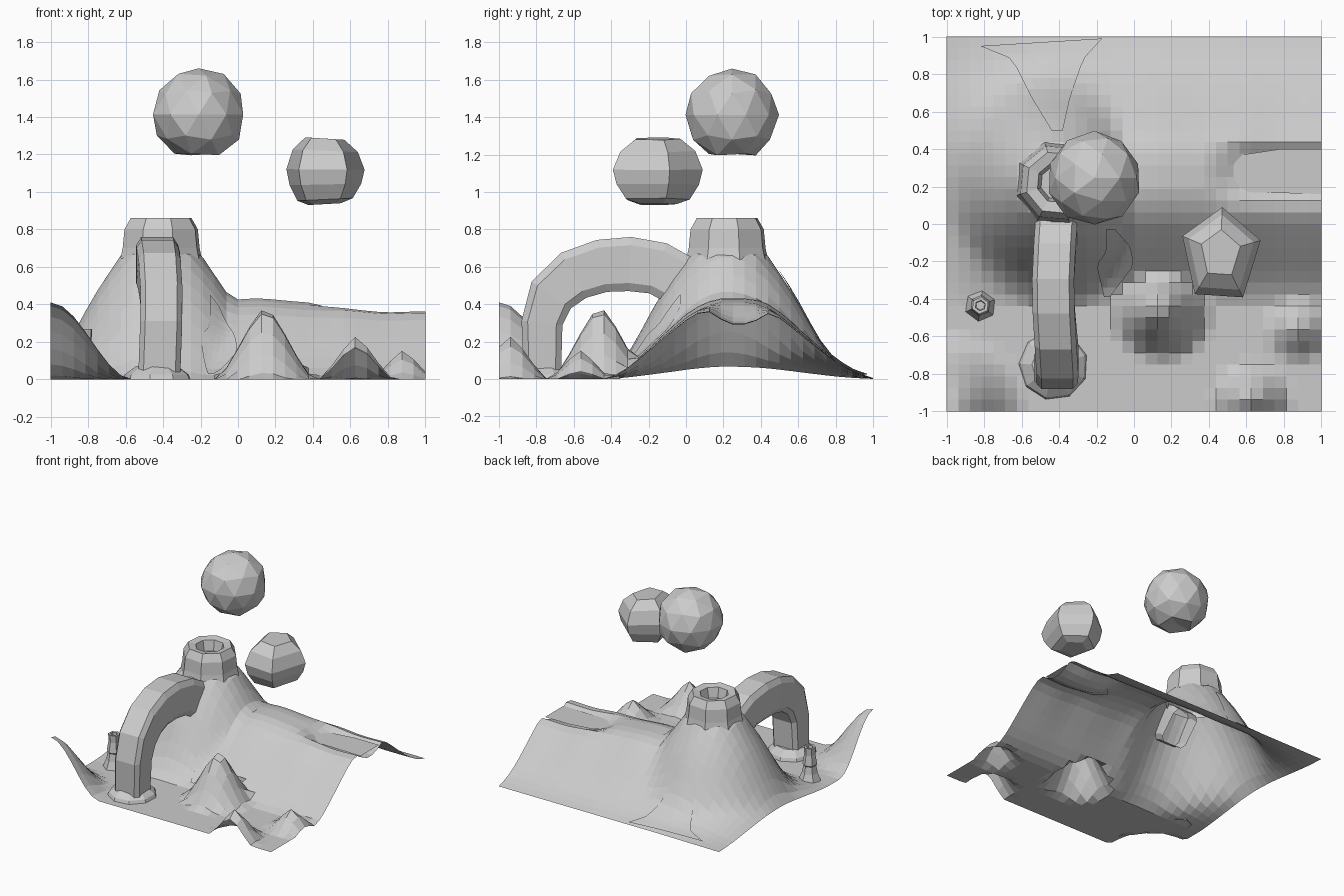
import bpy, bmesh
from math import sin, cos, pi, hypot, atan2
from mathutils import Vector

if "Cube" in bpy.data.objects:
    bpy.data.objects.remove(bpy.data.objects["Cube"])


def make(name, verts, faces):
    me = bpy.data.meshes.new(name)
    me.from_pydata(verts, [], faces)
    bm = bmesh.new()
    bm.from_mesh(me)
    bmesh.ops.recalc_face_normals(bm, faces=bm.faces)
    bm.to_mesh(me)
    bm.free()
    ob = bpy.data.objects.new(name, me)
    bpy.context.collection.objects.link(ob)
    return ob


def interp(table, t):
    if t <= table[0][0]:
        return table[0][1]
    for (a, u), (b, v) in zip(table, table[1:]):
        if t <= b:
            return u + (v - u) * (t - a) / (b - a)
    return table[-1][1]


def skin(name, rings, cap_start=False, cap_end=False):
    n = len(rings[0])
    verts = [v for r in rings for v in r]
    faces = [(k*n+i, k*n+(i+1) % n, (k+1)*n+(i+1) % n, (k+1)*n+i)
             for k in range(len(rings)-1) for i in range(n)]
    if cap_start:
        faces.append(tuple(range(n)))
    if cap_end:
        faces.append(tuple(range(len(verts)-n, len(verts))))
    return make(name, verts, faces)


def lathe(name, cx, cy, profile, n, turn=0.0, **caps):
    return skin(name, [[(cx + r*cos(turn+2*pi*i/n), cy + r*sin(turn+2*pi*i/n), z)
                        for i in range(n)] for r, z in profile], **caps)


# Terrain height: ridge, volcano flank, corner hill, small peaks, river channel
RIDGE = [(-.43, 0), (-.35, .035), (-.28, .09), (-.2, .165), (-.1, .26), (0, .35), (.09, .41),
         (.18, .435), (.35, .435), (.44, .405), (.52, .35), (.6, .275), (.7, .185), (.8, .1),
         (.9, .04), (1, .006)]
CONE = [(0, .72), (.2, .69), (.25, .61), (.31, .525), (.38, .41), (.45, .28), (.52, .15),
        (.58, .07), (.66, 0)]
PEAKS = [(.145, -.46, .4, .26), (.63, -.94, .23, .2), (.88, -.565, .155, .17)]
VX, VY = -.41, .22


def height(x, y):
    along = interp([(-1, .14), (-.45, .95), (0, .98), (.3, .97), (.5, .93), (1, .89)], x)
    z = interp(RIDGE, y) * along * (1 + .015*sin(14*x))
    if x > .4:
        z -= .1 * min(1, (x-.4)/.2) * max(0, 1 - ((y-.28)/.17)**2)
    c = interp(CONE, hypot(x-VX, y-VY))
    soft = max(0, .08-abs(c-z))**2/.32 * min(1, min(c, z)/.2)
    z = max(z, c) + soft
    d = hypot(x+1, y+1)
    if d < .44:
        z = max(z, .205*(1+cos(pi*d/.44)))
    for px, py, h, r in PEAKS:
        d = hypot(x-px, y-py) / r
        if d < 1:
            z = max(z, h * (.55*(1-d) + .45*(1-d)**2 * (1+2*d)))
    return z


N = 32
make("terrain",
     [(x, y, height(x, y)) for y in [-1+2*j/N for j in range(N+1)]
      for x in [-1+2*i/N for i in range(N+1)]],
     [(j*(N+1)+i, j*(N+1)+i+1, (j+1)*(N+1)+i+1, (j+1)*(N+1)+i)
      for j in range(N) for i in range(N)])

# Volcano rim and crater
lathe("crater_rim", VX, VY, [(.235, .61), (.215, .7), (.205, .8), (.17, .86), (.11, .85),
                             (.09, .77)], 8, .3, cap_end=True)


# Flow sheets draped between two edge lines
def drape(name, left, right, steps=10, cols=6, lift=.012):
    def at(line, t):
        t *= len(line)-1
        i = min(int(t), len(line)-2)
        return Vector(line[i]).lerp(Vector(line[i+1]), t-i)
    verts = []
    for k in range(steps+1):
        a, b = at(left, k/steps), at(right, k/steps)
        for c in range(cols+1):
            p = a.lerp(b, c/cols)
            verts.append((p.x, p.y, height(p.x, p.y) + lift))
    w = cols+1
    make(name, verts, [(k*w+c, k*w+c+1, (k+1)*w+c+1, (k+1)*w+c)
                       for k in range(steps) for c in range(cols)])


drape("back_flow", [(-.44, .5), (-.55, .68), (-.65, .88), (-.82, .95)],
      [(-.38, .5), (-.34, .68), (-.27, .88), (-.17, .99)])
drape("front_flow", [(-.15, -.03), (-.15, -.15), (-.2, -.22), (-.16, -.39)],
      [(-.1, -.03), (-.02, -.12), (0, -.22), (-.13, -.39)])

# Flat river in the ridge channel
make("river", [(.47, .26, .345), (.58, .17, .345), (1, .16, .345), (1, .4, .345),
               (.78, .4, .345), (.58, .37, .345)], [tuple(range(6))])

# Arch: a bevelled box section swept along a curved path, thicker toward the volcano
path = [(-.768, .02), (-.77, .3), (-.72, .45), (-.6, .555), (-.45, .605), (-.3, .615),
        (-.15, .592), (0, .51), (.05, .465)]
SECTION = [(.112, -.7), (.112, .7), (.085, 1), (-.085, 1), (-.112, .7), (-.112, -.7),
           (-.085, -1), (.085, -1)]
rings = []
for k, (y, z) in enumerate(path):
    y0, z0 = path[max(k-1, 0)]
    y1, z1 = path[min(k+1, len(path)-1)]
    a = atan2(z1-z0, y1-y0)
    r = interp([(0, .1), (1, .11), (2, .127), (3, .138), (5, .145), (8, .135)], k)
    x = -.42 + .012*sin(k)
    rings.append([(x + u, y - r*v*sin(a), z + r*v*cos(a)) for u, v in SECTION])
skin("arch", rings)
lathe("arch_foot", -.43, -.755, [(.185, .0), (.175, .025), (.115, .07), (.09, .07)], 9, .3)

# Small hollow chimney
lathe("chimney", -.82, -.435, [(.085, 0), (.06, .06), (.048, .12), (.056, .13), (.046, .19),
                               (.042, .21), (.046, .27), (.028, .27), (.024, .2)],
      6, .4, cap_end=True)

# Round floating rock with a dented underside
bpy.ops.mesh.primitive_ico_sphere_add(subdivisions=2, radius=.25, location=(-.21, .245, 1.413))
rock = bpy.context.object
rock.name = "round_rock"
for v in rock.data.vertices:
    v.co *= 1 + .025*sin(17*v.co.x + 11*v.co.y + 23*v.co.z)
    v.co.z = max(v.co.z, -.23 + .04*max(0, 1-hypot(v.co.x, v.co.y)/.12))

# Five-sided floating boulder, slightly irregular
lathe("five_sided_boulder", .46, -.15, [(.1, .935), (.17, .96), (.22, 1.04), (.24, 1.12),
                                        (.2, 1.22), (.12, 1.285)],
      5, pi/2-.05, cap_start=True, cap_end=True)
for v in bpy.data.objects["five_sided_boulder"].data.vertices:
    dx, dy = v.co.x-.46, v.co.y+.15
    v.co.x = .46 + dx*(.9 if dx < 0 else .93)
    v.co.y += .2*dy if dy < 0 else 0
    v.co.z += .05*dx*(1.1-v.co.z)/.16
